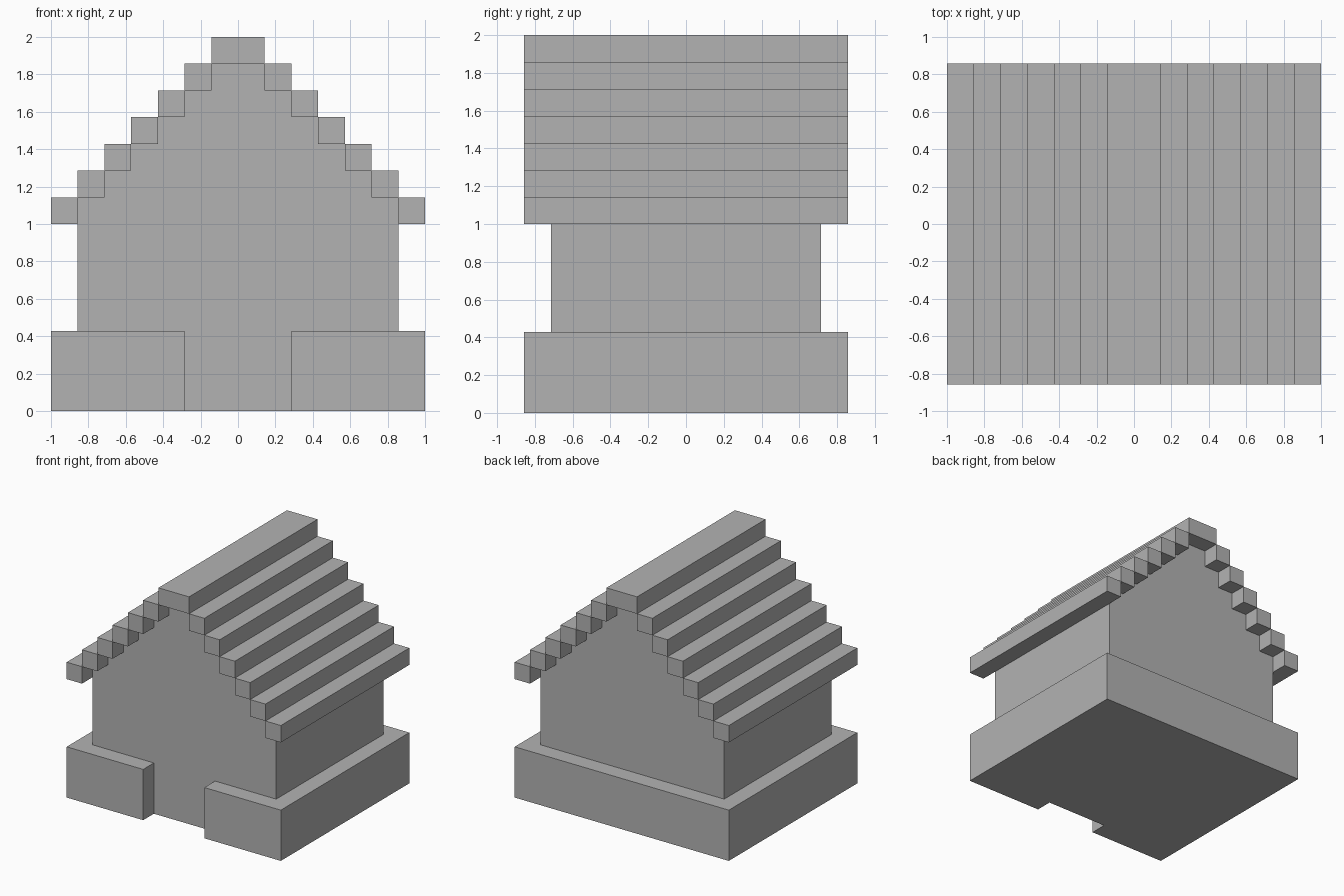
import bpy
import bmesh
from mathutils import Vector

if "Cube" in bpy.data.objects:
    bpy.data.objects.remove(bpy.data.objects["Cube"], do_unlink=True)

U = 1 / 7  # block size
STEPS = 6  # roof beams on each slope

grey = bpy.data.materials.new("plain_grey")
grey.use_nodes = True
colour = (0.45, 0.45, 0.45, 1)
grey.diffuse_color = colour
grey.node_tree.nodes["Principled BSDF"].inputs["Base Color"].default_value = colour


def extrude_profile(name, points, direction):
    """Extrude a closed outline, given in block units."""
    bm = bmesh.new()
    face = bm.faces.new([bm.verts.new(Vector(p) * U) for p in points])
    result = bmesh.ops.extrude_face_region(bm, geom=[face])
    verts = [g for g in result["geom"] if isinstance(g, bmesh.types.BMVert)]
    bmesh.ops.translate(bm, verts=verts, vec=Vector(direction) * U)
    bmesh.ops.recalc_face_normals(bm, faces=bm.faces)
    mesh = bpy.data.meshes.new(name)
    bm.to_mesh(mesh)
    bm.free()
    mesh.materials.append(grey)
    obj = bpy.data.objects.new(name, mesh)
    bpy.context.collection.objects.link(obj)
    return obj


def beam(name, x0, x1, z):
    """Square-cut roof beam running front to back."""
    outline = [(x0, -6, z), (x1, -6, z), (x1, -6, z + 1), (x0, -6, z + 1)]
    return extrude_profile(name, outline, (0, 12, 0))


# Plinth with a doorway notch in the front
plinth = [(-7, -6), (-2, -6), (-2, -5), (2, -5), (2, -6), (7, -6), (7, 6), (-7, 6)]
extrude_profile("plinth", [(x, y, 0) for x, y in plinth], (0, 0, 3))

# House body with stepped gables
half = [(6, 3)]
for i in range(STEPS):
    half += [(6 - i, 8 + i), (5 - i, 8 + i)] if i < STEPS - 1 else [(6 - i, 8 + i)]
outline = half + [(-x, z) for x, z in reversed(half)]
extrude_profile("house_body", [(x, -5, z) for x, z in outline], (0, 10, 0))

# Stepped roof beams and ridge
for i in range(STEPS):
    beam(f"left_roof_beam_{i + 1}", 6 - i, 7 - i, 7 + i)
    beam(f"right_roof_beam_{i + 1}", i - 7, i - 6, 7 + i)
beam("roof_ridge", -1, 1, 7 + STEPS)
